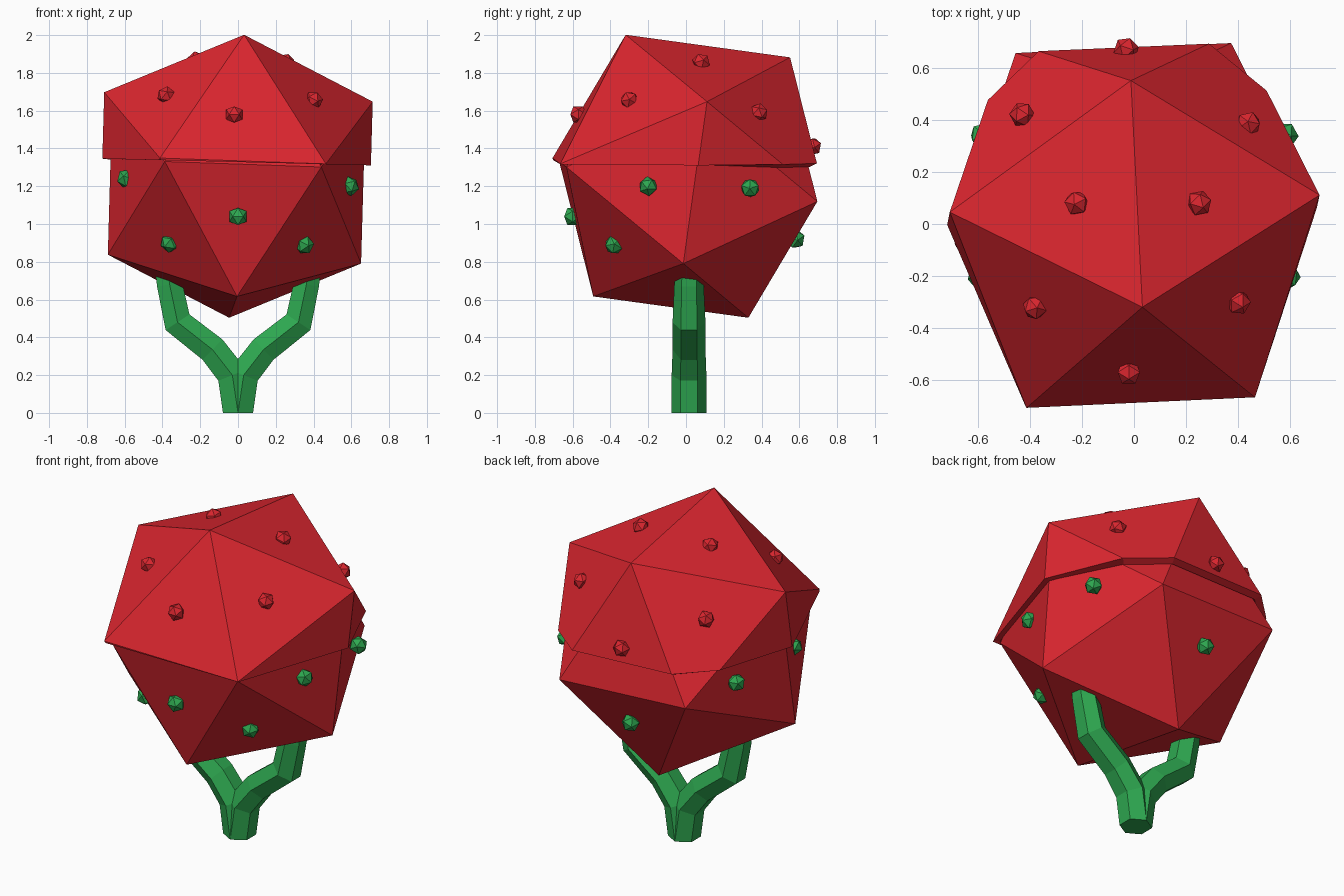
import bpy, bmesh, math
from mathutils import Vector, Matrix

if "Cube" in bpy.data.objects:
    bpy.data.objects.remove(bpy.data.objects["Cube"])

PHI = (1 + 5 ** 0.5) / 2


def material(name, rgb):
    m = bpy.data.materials.new(name)
    m.diffuse_color = (*rgb, 1)
    m.use_nodes = True
    m.node_tree.nodes["Principled BSDF"].inputs["Base Color"].default_value = m.diffuse_color
    return m


RED = material("red", (0.70, 0.019, 0.028))
GREEN = material("green", (0.027, 0.39, 0.08))

# Shared tilt of the fruit
X = Vector((0.998, 0.046, -0.035)).normalized()
Y = Vector((-0.051, 0.99, -0.136))
Y = (Y - X * Y.dot(X)).normalized()
Z = X.cross(Y)
TILT = Matrix((X, Y, Z)).transposed()


def ico(bm, centre, half_edge, rot=TILT):
    """Icosahedron from three golden rectangles."""
    verts = []
    for a in (-1, 1):
        for b in (-PHI, PHI):
            for p in ((0, a, b), (b, 0, a), (a, b, 0)):
                verts.append(bm.verts.new(Vector(centre) + rot @ (Vector(p) * half_edge)))
    bmesh.ops.convex_hull(bm, input=verts)


def finish(name, bm, mat):
    bmesh.ops.recalc_face_normals(bm, faces=bm.faces[:])
    me = bpy.data.meshes.new(name)
    bm.to_mesh(me)
    bm.free()
    me.materials.append(mat)
    ob = bpy.data.objects.new(name, me)
    bpy.context.collection.objects.link(ob)
    return ob


# Inner body
bm = bmesh.new()
ico(bm, (-0.007, 0.012, 1.225), 0.415)
finish("fruit_body", bm, RED)

# Cap: larger shell cut just above the middle, with a thick rim
bm = bmesh.new()
ico(bm, (-0.01, 0.018, 1.237), 0.44)
bmesh.ops.bisect_plane(bm, geom=bm.verts[:] + bm.edges[:] + bm.faces[:],
                       plane_co=(0, 0, 1.328), plane_no=(0.025, 0, 1), clear_inner=True)
# keep the outer surface facing outwards before adding thickness
cap = finish("fruit_cap", bm, RED)
mod = cap.modifiers.new("rim", "SOLIDIFY")
mod.thickness = 0.045
mod.offset = -1

# Small bumps scattered over cap and body
RED_BUMPS = [(-0.02, -0.57, 1.58), (-0.38, -0.32, 1.68), (0.40, -0.30, 1.655),
             (0.25, 0.08, 1.855), (-0.22, 0.08, 1.865), (0.44, 0.385, 1.59),
             (-0.43, 0.42, 1.60), (-0.03, 0.67, 1.41)]
GREEN_BUMPS = [(0, -0.60, 1.04), (-0.36, -0.38, 0.90), (0.35, -0.38, 0.89),
               (-0.59, -0.20, 1.24), (0.59, -0.20, 1.20), (-0.58, 0.34, 1.22),
               (0.58, 0.34, 1.19), (-0.03, 0.58, 0.92)]
for name, points, mat, r in (("cap_bumps", RED_BUMPS, RED, 0.05),
                             ("body_bumps", GREEN_BUMPS, GREEN, 0.053)):
    bm = bmesh.new()
    for i, p in enumerate(points):
        spin = Matrix.Rotation(i * 1.3, 3, 'Z') @ Matrix.Rotation(i * 0.7, 3, 'X')
        ico(bm, p, r / 1.902, spin)
    finish(name, bm, mat)

# Forked stem: two mirrored six-sided branches merging at the foot
PATH = [(0.0, 0.0), (0.03, 0.2), (0.135, 0.335), (0.32, 0.48), (0.362, 0.68), (0.375, 0.78)]
RADII = [0.092, 0.092, 0.087, 0.087, 0.078, 0.075]
for side, name in ((-1, "left_branch"), (1, "right_branch")):
    bm = bmesh.new()
    rings = []
    for i, ((x, z), r) in enumerate(zip(PATH, RADII)):
        a, b = PATH[max(i - 1, 0)], PATH[min(i + 1, len(PATH) - 1)]
        d = Vector((b[0] - a[0], 0, b[1] - a[1])).normalized()
        if i == 0:
            d = Vector((0, 0, 1))
        u = Vector((d.z, 0, -d.x))
        ring = []
        for k in range(6):
            t = math.tau * k / 6 + math.pi / 6
            p = Vector((x, 0.016, z)) + u * r * math.cos(t) + Vector((0, r * math.sin(t), 0))
            ring.append(bm.verts.new((p.x * side, p.y, p.z)))
        rings.append(ring)
    for lo, hi in zip(rings, rings[1:]):
        for k in range(6):
            bm.faces.new((lo[k], lo[(k + 1) % 6], hi[(k + 1) % 6], hi[k]))
    bm.faces.new(rings[0])
    bm.faces.new(rings[-1])
    finish(name, bm, GREEN)
